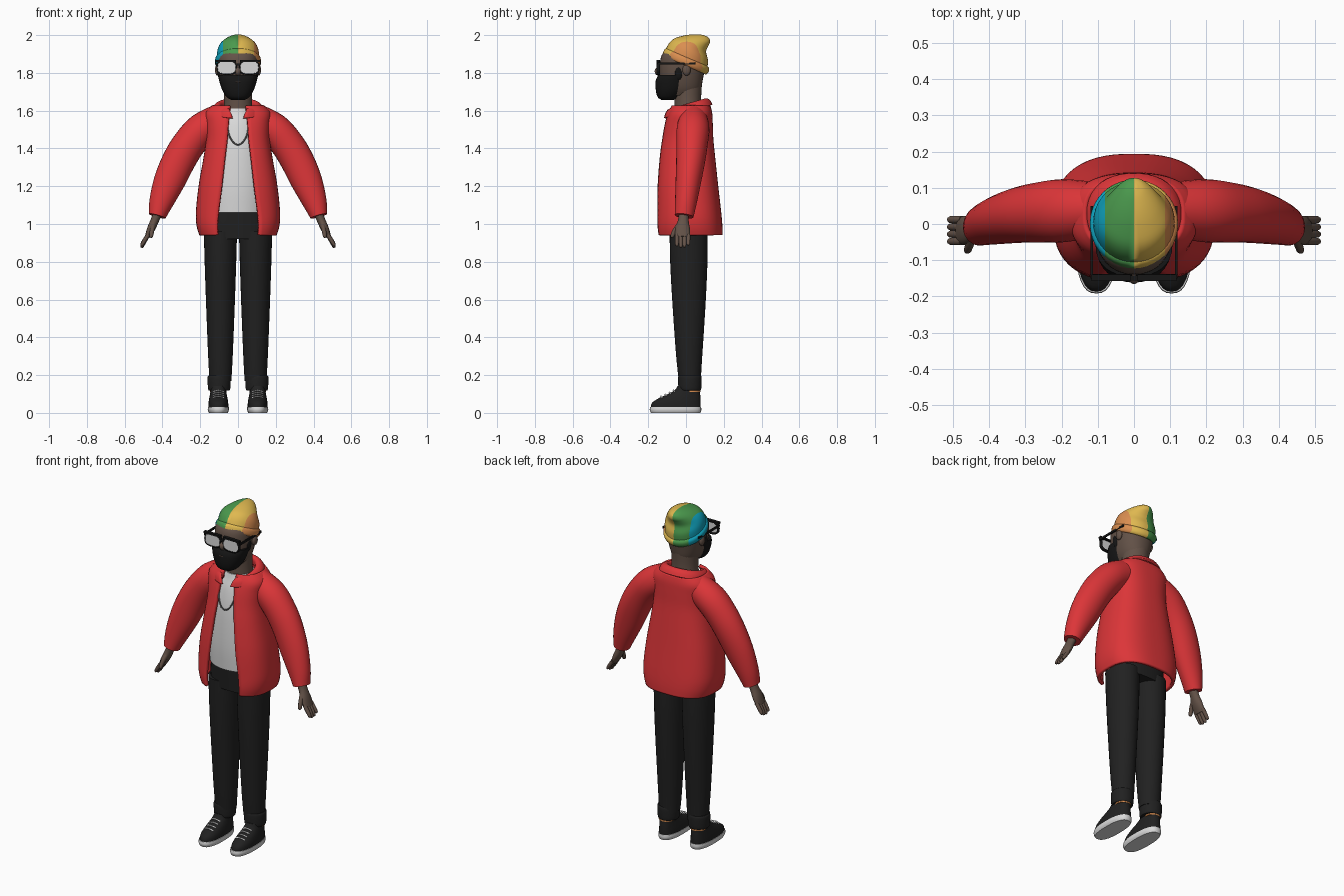
import bpy, bmesh, math
from mathutils import Matrix, Vector

cube = bpy.data.objects.get("Cube")
if cube:
    bpy.data.objects.remove(cube, do_unlink=True)


def material(name, r, g, b):
    m = bpy.data.materials.new(name)
    m.use_nodes = True
    m.diffuse_color = (r, g, b, 1)
    m.node_tree.nodes["Principled BSDF"].inputs["Base Color"].default_value = (r, g, b, 1)
    return m


RED = material("jacket red", .72, .036, .04)
WHITE = material("soft white", .7, .7, .7)
CHARCOAL = material("charcoal", .015, .015, .015)
BLACK = material("black", .008, .008, .008)
SKIN = material("dark skin", .125, .084, .064)
YELLOW = material("yellow", .74, .48, .08)
GREEN = material("green", .07, .32, .075)
CYAN = material("cyan", .005, .37, .52)
ORANGE = material("orange", .7, .27, .08)
SILVER = material("silver", .2, .2, .2)


def refine(rows, k):
    """Smooth curve through the rows, k steps between each pair."""
    out = []
    for i in range(len(rows) - 1):
        quad = [rows[max(i - 1, 0)], rows[i], rows[i + 1], rows[min(i + 2, len(rows) - 1)]]
        for s in range(k):
            t = s / k
            out.append([b + .5 * t * (c - a + t * (2*a - 5*b + 4*c - d + t * (3*(b - c) + d - a)))
                        for a, b, c, d in zip(*quad)])
    return out + [list(rows[-1])]


def finish(name, bm, mats, thick=0, angle=45):
    bmesh.ops.recalc_face_normals(bm, faces=bm.faces)
    mesh = bpy.data.meshes.new(name)
    bm.to_mesh(mesh)
    bm.free()
    for m in mats:
        mesh.materials.append(m)
    mesh.shade_smooth()
    mesh.set_sharp_from_angle(angle=math.radians(angle))
    ob = bpy.data.objects.new(name, mesh)
    bpy.context.collection.objects.link(ob)
    if thick:
        mod = ob.modifiers.new("thickness", "SOLIDIFY")
        mod.thickness, mod.offset = thick, 0


def skin_rings(rings, closed=True, cap=True):
    bm = bmesh.new()
    vs = [[bm.verts.new(p) for p in ring] for ring in rings]
    n = len(vs[0])
    for a, b in zip(vs, vs[1:]):
        for i in range(n if closed else n - 1):
            j = (i + 1) % n
            bm.faces.new((a[i], a[j], b[j], b[i]))
    if cap and closed:
        bm.faces.new(vs[0])
        bm.faces.new(vs[-1])
    return bm


def shell(rows, cx=0, p=1, n=32, k=4, matrix=Matrix(), cap=True):
    """Stacked ovals: height, half width, front, back and, if open, half gap."""
    power = lambda v: math.copysign(abs(v) ** p, v)
    rings = []
    gap = len(rows[0]) > 4
    for row in refine(rows, k):
        z, w, front, back = row[:4]
        start = math.asin(min(1, (row[4] / w) ** (1 / p))) if gap else 0
        ring = []
        for i in range(n):
            a = start + (2 * math.pi - 2 * start) * i / (n - 1 if gap else n)
            ring.append(matrix @ Vector((cx + w * power(math.sin(a)),
                        (front + back) / 2 - (back - front) / 2 * power(math.cos(a)), z)))
        rings.append(ring)
    return skin_rings(rings, not gap, cap)


def tube(stations, side=1, n=16, k=4):
    """Oval sweep: x, y, z, radius in the xz plane, radius along y."""
    st = refine(stations, k)
    pts = [Vector(s[:3]) for s in st]
    rings = []
    for i, s in enumerate(st):
        t = (pts[min(i + 1, len(st) - 1)] - pts[max(i - 1, 0)]).normalized()
        u = t.cross(Vector((0, 1, 0))).normalized()
        v = t.cross(u)
        ring = []
        for j in range(n):
            a = 2 * math.pi * j / n
            q = pts[i] + u * s[3] * math.cos(a) + v * s[4] * math.sin(a)
            ring.append((q.x * side, q.y, q.z))
        rings.append(ring)
    return skin_rings(rings)


def ball(name, mat, loc, size):
    bm = bmesh.new()
    bmesh.ops.create_uvsphere(bm, u_segments=16, v_segments=10, radius=1,
                              matrix=Matrix.Translation(loc) @ Matrix.Diagonal((*size, 1)))
    finish(name, bm, [mat])


def box(name, mat, loc, size):
    bm = bmesh.new()
    bmesh.ops.create_cube(bm, size=1, matrix=Matrix.Translation(loc) @ Matrix.Diagonal((*size, 1)))
    finish(name, bm, [mat])


# Head, neck and beard
finish("neck", shell([(1.56, .08, -.06, .088), (1.66, .074, -.062, .08), (1.78, .078, -.07, .088)]), [SKIN])
finish("head", shell([(1.68, .06, -.10, .06), (1.72, .083, -.125, .08), (1.78, .1, -.138, .092),
                      (1.85, .108, -.138, .105), (1.9, .104, -.125, .105), (1.94, .075, -.08, .08)], p=.9), [SKIN])
finish("beard", shell([(1.657, .036, -.13, -.065), (1.672, .06, -.15, -.035), (1.71, .084, -.16, .0),
                       (1.76, .1, -.16, .022), (1.79, .106, -.145, .025)], p=.9), [BLACK])
ball("nose", SKIN, (0, -.142, 1.808), (.017, .024, .024))
ball("lips", SKIN, (0, -.158, 1.752), (.015, .005, .004))

# Striped hat, tilted back, with a turned-up cuff
tilt = Matrix.Translation((0, 0, 1.837)) @ Matrix.Rotation(math.radians(-23.6), 4, "X")


def stripes(name, bm):
    edges = (-.08, 0, .086)
    for x in edges:
        bmesh.ops.bisect_plane(bm, geom=bm.verts[:] + bm.edges[:] + bm.faces[:],
                               plane_co=(x, 0, 0), plane_no=(1, 0, 0))
    for f in bm.faces:
        x = f.calc_center_median().x
        f.material_index = sum(x > edge for edge in edges)
    finish(name, bm, [CYAN, GREEN, YELLOW, ORANGE], angle=60)


stripes("hat_cuff", shell([(0, .114, -.132, .114), (.008, .12, -.138, .12), (.022, .122, -.14, .122),
                           (.036, .12, -.139, .118), (.044, .111, -.132, .108)], n=40, k=2, matrix=tilt))
stripes("hat_dome", shell([(.03, .113, -.134, .11), (.075, .11, -.13, .094), (.11, .097, -.113, .068),
                           (.14, .075, -.078, .065), (.163, .052, -.042, .067), (.18, .028, -.004, .058),
                           (.187, .008, .022, .04)], n=40, matrix=tilt))

# Glasses, ears and sideburns
upright = Matrix.Rotation(math.radians(90), 4, "X")
for side, word in ((1, "left"), (-1, "right")):
    rim = [(.138, .051, 1.793, 1.864), (.155, .051, 1.793, 1.864)]
    finish(f"{word}_rim", shell(rim, cx=.06 * side, p=.65, k=1, matrix=upright, cap=False), [BLACK], thick=.007)
    lens = [(.148, .05, 1.794, 1.863), (.154, .05, 1.794, 1.863)]
    finish(f"{word}_lens", shell(lens, cx=.06 * side, p=.65, k=1, matrix=upright), [WHITE])
    box(f"{word}_brow_bar", BLACK, (.064 * side, -.148, 1.864), (.108, .018, .011))
    box(f"{word}_temple", BLACK, (.117 * side, -.05, 1.85), (.007, .2, .012))
    ball(f"{word}_ear", SKIN, (.108 * side, .003, 1.815), (.014, .022, .03))
    ball(f"{word}_sideburn", BLACK, (.095 * side, -.038, 1.805), (.013, .022, .042))
box("glasses_bridge", BLACK, (0, -.149, 1.845), (.026, .014, .011))

# Shirt and necklace
finish("shirt", shell([(1.06, .165, -.122, .13), (1.2, .165, -.127, .13), (1.4, .15, -.117, .12),
                       (1.52, .135, -.096, .115), (1.58, .1, -.075, .105), (1.612, .078, -.066, .094)]), [WHITE])
chain = [(.056, -.095, 1.54), (.05, -.11, 1.48), (.027, -.124, 1.435), (0, -.127, 1.42)]
chain += [(-x, y, z) for x, y, z in reversed(chain[:-1])]
finish("necklace", tube([(*c, .004, .004) for c in chain], n=8), [SILVER])

# Open jacket with a folded collar
finish("jacket_body", shell([(.942, .196, -.15, .185, .106), (.99, .21, -.154, .184, .108), (1.06, .214, -.152, .178, .103),
                             (1.2, .2, -.148, .162, .085), (1.35, .174, -.135, .146, .068),
                             (1.45, .16, -.12, .136, .056), (1.53, .162, -.105, .133, .05),
                             (1.585, .165, -.088, .13, .044), (1.622, .13, -.07, .122, .04)],
                            p=.76, n=48), [RED], thick=.018)
lift = Matrix.Translation((0, 0, 1.61)) @ Matrix.Rotation(math.radians(16), 4, "X")
finish("collar", shell([(-.018, .134, -.122, .136, .028), (.005, .124, -.11, .13, .036), (.018, .108, -.095, .118, .045),
                        (.013, .096, -.085, .105, .048), (-.02, .09, -.08, .1, .048)],
                       p=.9, n=40, matrix=lift), [RED], thick=.012)

# Sleeves and hands
for side, word in ((1, "left"), (-1, "right")):
    finish(f"{word}_sleeve", tube([(.1, .04, 1.553, .082, .075), (.192, .037, 1.5, .087, .087),
                                   (.26, .032, 1.423, .088, .083), (.312, .025, 1.338, .088, .077),
                                   (.362, .013, 1.23, .083, .068), (.405, 0, 1.12, .065, .058),
                                   (.428, -.01, 1.042, .046, .05)], side, n=28), [RED])
    finish(f"{word}_palm", tube([(.42, -.012, 1.07, .024, .028), (.44, -.014, 1.02, .022, .028),
                                 (.46, -.018, .975, .021, .039), (.481, -.018, .93, .013, .039)], side), [SKIN])
    for i, (y, drop) in enumerate(((.012, .012), (-.008, .002), (-.028, 0), (-.048, .008))):
        finish(f"{word}_finger_{i + 1}", tube([(.474, y, .945, .011, .011), (.495, y, .908 + drop / 2, .011, .011),
                                               (.508, y, .882 + drop, .009, .009),
                                               (.512, y, .875 + drop, .004, .004)], side, n=10), [SKIN])
    finish(f"{word}_thumb", tube([(.447, -.03, 1.0, .014, .017), (.455, -.058, .965, .012, .014),
                                  (.46, -.073, .935, .01, .01), (.461, -.075, .927, .004, .004)], side, n=10), [SKIN])

# Trousers
finish("trouser_hips", shell([(.92, .168, -.085, .112), (1.0, .17, -.09, .118), (1.08, .158, -.095, .112)], p=.85), [CHARCOAL])
for side, word in ((1, "left"), (-1, "right")):
    cx = .1 * side
    leg = shell([(.17, .058, -.038, .078), (.3, .065, -.052, .086), (.55, .075, -.07, .102),
                 (.78, .083, -.083, .113), (.96, .088, -.087, .114)], cx=.093 * side)
    finish(f"{word}_trouser_leg", leg, [CHARCOAL])
    finish(f"{word}_trouser_cuff", shell([(.118, .054, -.034, .076), (.13, .059, -.04, .081), (.185, .061, -.042, .083),
                                          (.198, .056, -.038, .079)], cx=cx), [CHARCOAL])

    # Shoe with sole, laces and a thin sock band
    cx = .104 * side
    finish(f"{word}_sole", shell([(0, .05, -.186, .076), (.015, .056, -.192, .081), (.032, .055, -.19, .08)],
                                 cx=cx, p=.8), [WHITE])
    finish(f"{word}_shoe", shell([(.03, .053, -.187, .078), (.055, .052, -.178, .078), (.08, .048, -.14, .077),
                                  (.1, .044, -.095, .075), (.12, .041, -.06, .073), (.142, .036, -.045, .06)],
                                 cx=cx, p=.85), [CHARCOAL])
    finish(f"{word}_sock_band", shell([(.11, .044, -.01, .076), (.118, .044, -.01, .076)], cx=cx, k=1), [ORANGE])
    for i in range(4):
        y, z = -.132 + .022 * i, .086 + .0105 * i
        finish(f"{word}_lace_{i + 1}", tube([(cx - .028, y + .008, z - .007, .0035, .0045), (cx, y, z + .002, .0035, .0045),
                                             (cx + .028, y + .008, z - .007, .0035, .0045)], n=8), [WHITE])
